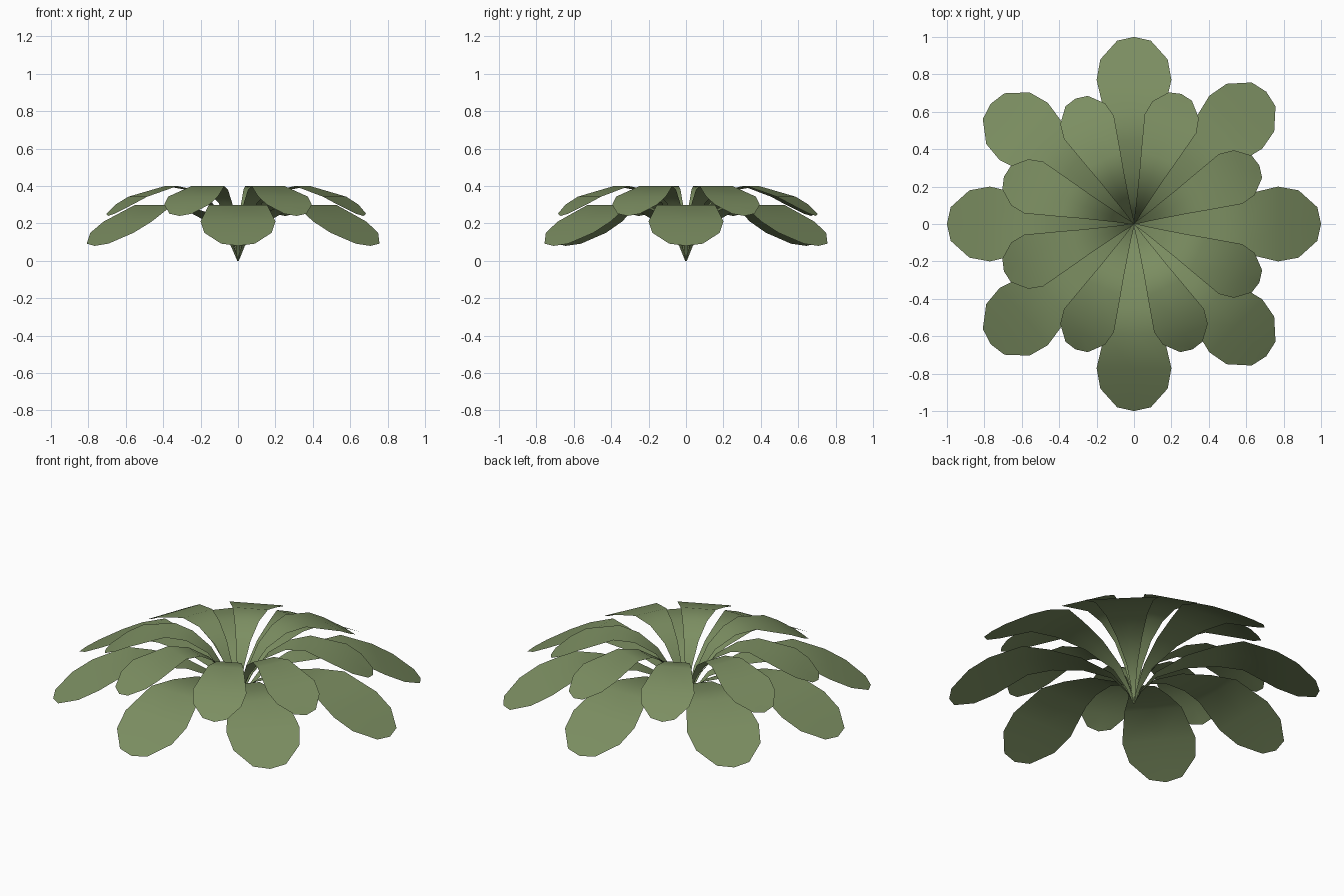
import bpy
import math

cube = bpy.data.objects.get("Cube")
if cube:
    bpy.data.objects.remove(cube)

# Leaf green
green = bpy.data.materials.new("leaf_green")
green.use_nodes = True
colour = (0.2, 0.27, 0.12, 1)
green.diffuse_color = colour
bsdf = green.node_tree.nodes["Principled BSDF"]
bsdf.inputs["Base Color"].default_value = colour
bsdf.inputs["Roughness"].default_value = 0.9


def leaf_mesh(name, rows):
    """Arched blade from rows of (reach, height, half width), closed by a pointed tip."""
    verts, faces = [], []
    for reach, height, half in rows[:-1]:
        verts += [(reach, -half, height), (reach, 0, height), (reach, half, height)]
    for i in range(len(rows) - 2):
        for side in (0, 1):
            a = 3 * i + side
            faces.append((a, a + 3, a + 4, a + 1))
    tip = len(verts)
    verts.append((rows[-1][0], 0, rows[-1][1]))
    faces += [(tip - 3, tip, tip - 2), (tip - 2, tip, tip - 1)]
    mesh = bpy.data.meshes.new(name)
    mesh.from_pydata(verts, [], faces)
    mesh.materials.append(green)
    mesh.shade_smooth()
    return mesh


def whorl(name, rows, angles):
    """Ring of leaves sharing one mesh."""
    mesh = leaf_mesh(name, rows)
    for n, angle in enumerate(angles, 1):
        leaf = bpy.data.objects.new(f"{name}_{n}", mesh)
        leaf.rotation_euler.z = math.radians(angle)
        bpy.context.collection.objects.link(leaf)


# Long, low outer leaves
outer = [(0, 0, 0.006), (0.04, 0.08, 0.012), (0.12, 0.18, 0.03), (0.28, 0.26, 0.07),
         (0.45, 0.295, 0.112), (0.59, 0.298, 0.157), (0.77, 0.21, 0.2),
         (0.88, 0.15, 0.18), (0.98, 0.092, 0.09), (1, 0.08, 0)]
whorl("outer_leaf", outer, (0, 45, 90, 140, 180, 220, 270, 315))

# Shorter, taller inner leaves
inner = [(0, 0, 0.005), (0.03, 0.1, 0.01), (0.08, 0.2, 0.02), (0.16, 0.31, 0.04),
         (0.27, 0.38, 0.067), (0.38, 0.4, 0.097), (0.57, 0.343, 0.147),
         (0.65, 0.3, 0.132), (0.725, 0.252, 0.066), (0.74, 0.24, 0)]
whorl("inner_leaf", inner, (25, 70, 115, 160, 200, 245, 295, 335))
